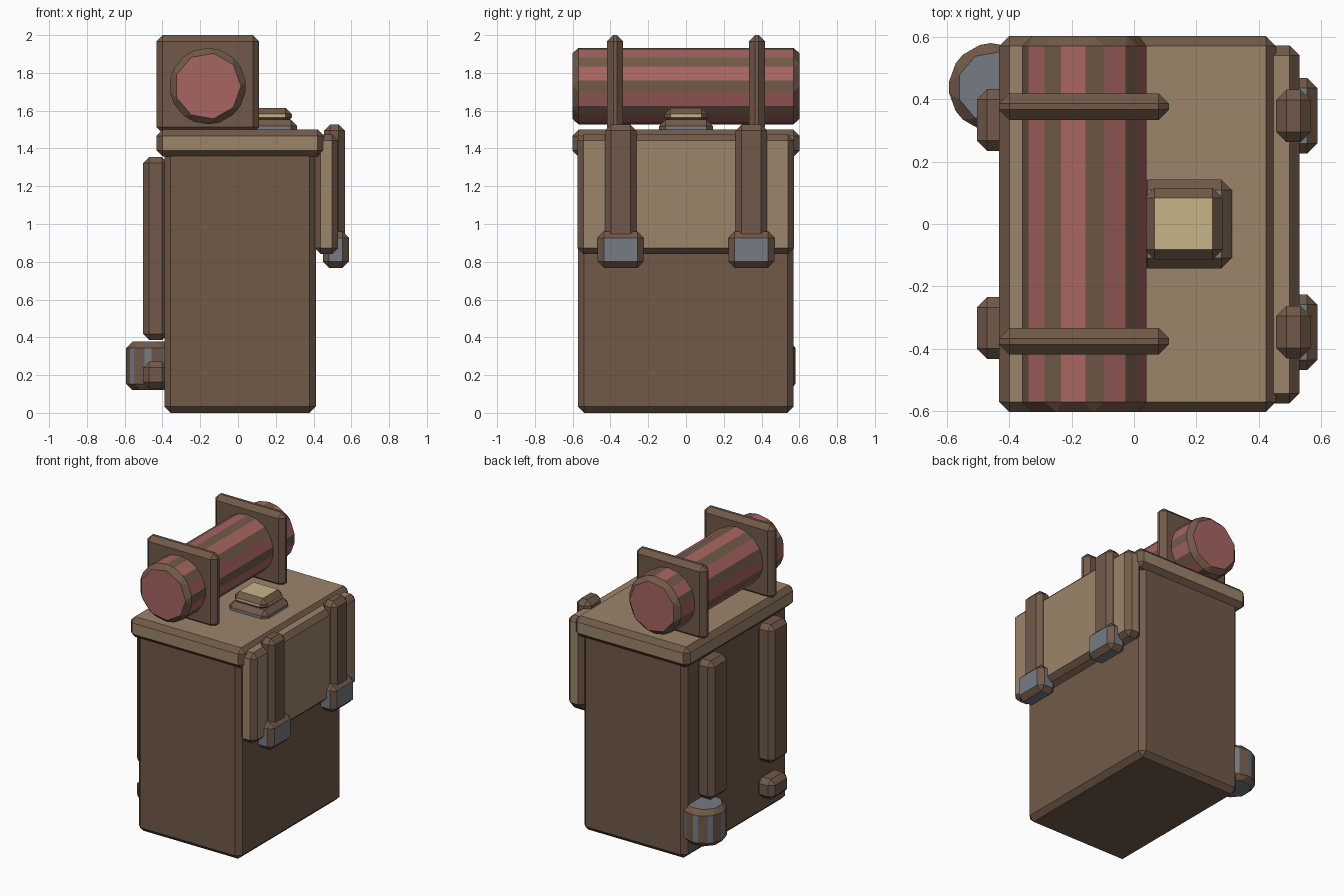
import bpy, bmesh, math
from mathutils import Matrix, Vector

if "Cube" in bpy.data.objects:
    bpy.data.objects.remove(bpy.data.objects["Cube"])


def material(name, rgb):
    m = bpy.data.materials.new(name)
    m.diffuse_color = (*rgb, 1)
    m.use_nodes = True
    m.node_tree.nodes["Principled BSDF"].inputs["Base Color"].default_value = m.diffuse_color
    return m


LEATHER = material("leather", (0.165, 0.102, 0.066))
TAN = material("tan_canvas", (0.33, 0.235, 0.145))
RED = material("red_cloth", (0.39, 0.13, 0.12))
STEEL = material("steel", (0.18, 0.20, 0.23))
YELLOW = material("pale_yellow", (0.56, 0.46, 0.24))
BEVEL = 0.033


def finish(name, bm, mat):
    """Chamfer every edge; chamfer faces stay leather, the rest take mat."""
    bmesh.ops.recalc_face_normals(bm, faces=bm.faces[:])
    for f in bm.faces:
        f.material_index = 1
    bmesh.ops.bevel(bm, geom=bm.edges[:], offset=BEVEL, offset_type='OFFSET',
                    segments=1, profile=0.5, affect='EDGES',
                    clamp_overlap=True, material=0)
    me = bpy.data.meshes.new(name)
    bm.to_mesh(me)
    bm.free()
    me.materials.append(LEATHER)
    me.materials.append(mat)
    ob = bpy.data.objects.new(name, me)
    bpy.context.collection.objects.link(ob)
    return ob


def box(name, x, y, z, mat=LEATHER):
    bm = bmesh.new()
    size = [b - a for a, b in (x, y, z)]
    mid = [(a + b) / 2 for a, b in (x, y, z)]
    bmesh.ops.create_cube(bm, size=1, matrix=Matrix.Translation(mid) @ Matrix.Diagonal((*size, 1)))
    return finish(name, bm, mat)


def pair(name, x, y, z, mat=LEATHER):
    box(name + "_back", x, y, z, mat)
    box(name + "_front", x, (-y[1], -y[0]), z, mat)


def prism(name, centre, radius, extrude, mat, axis, sides=9):
    """Nine-sided prism with a corner pointing to +x."""
    bm = bmesh.new()
    ring = []
    for i in range(sides):
        a = 2 * math.pi * i / sides
        c, s = radius * math.cos(a), radius * math.sin(a)
        off = Vector((c, 0, s)) if axis == 'Y' else Vector((c, s, 0))
        ring.append(bm.verts.new(Vector(centre) + off))
    face = bm.faces.new(ring)
    ext = bmesh.ops.extrude_face_region(bm, geom=[face], use_keep_orig=True)
    top = [v for v in ext["geom"] if isinstance(v, bmesh.types.BMVert)]
    step = Vector((0, extrude, 0)) if axis == 'Y' else Vector((0, 0, extrude))
    bmesh.ops.translate(bm, verts=top, vec=step)
    return finish(name, bm, mat)


# Main bag, lid and hanging flap
box("bag_body", (-0.39, 0.412), (-0.573, 0.57), (0, 1.40))
box("lid", (-0.432, 0.455), (-0.602, 0.602), (1.357, 1.5), TAN)
box("flap", (0.405, 0.53), (-0.575, 0.572), (0.84, 1.475), TAN)

# Closing straps and buckles
pair("flap_strap", (0.455, 0.566), (0.262, 0.43), (0.79, 1.527))
pair("buckle", (0.45, 0.587), (0.225, 0.468), (0.768, 0.96), STEEL)

# Shoulder straps and their lower stubs
pair("shoulder_strap", (-0.503, -0.37), (0.234, 0.432), (0.385, 1.355))
pair("strap_stub", (-0.503, -0.37), (0.234, 0.432), (0.13, 0.272))

# Bedroll with its two holders
prism("bedroll", (-0.16, -0.602, 1.73), 0.211, 1.204, RED, 'Y')
pair("roll_holder", (-0.432, 0.112), (0.333, 0.418), (1.48, 2.0))

# Plate and pad on the lid
box("lid_plate", (0.01, 0.313), (-0.142, 0.142), (1.465, 1.552), STEEL)
box("lid_pad", (0.032, 0.285), (-0.114, 0.116), (1.53, 1.615), YELLOW)

# Hanging cup
prism("cup", (-0.452, 0.438, 0.12), 0.149, 0.257, STEEL, 'Z')
